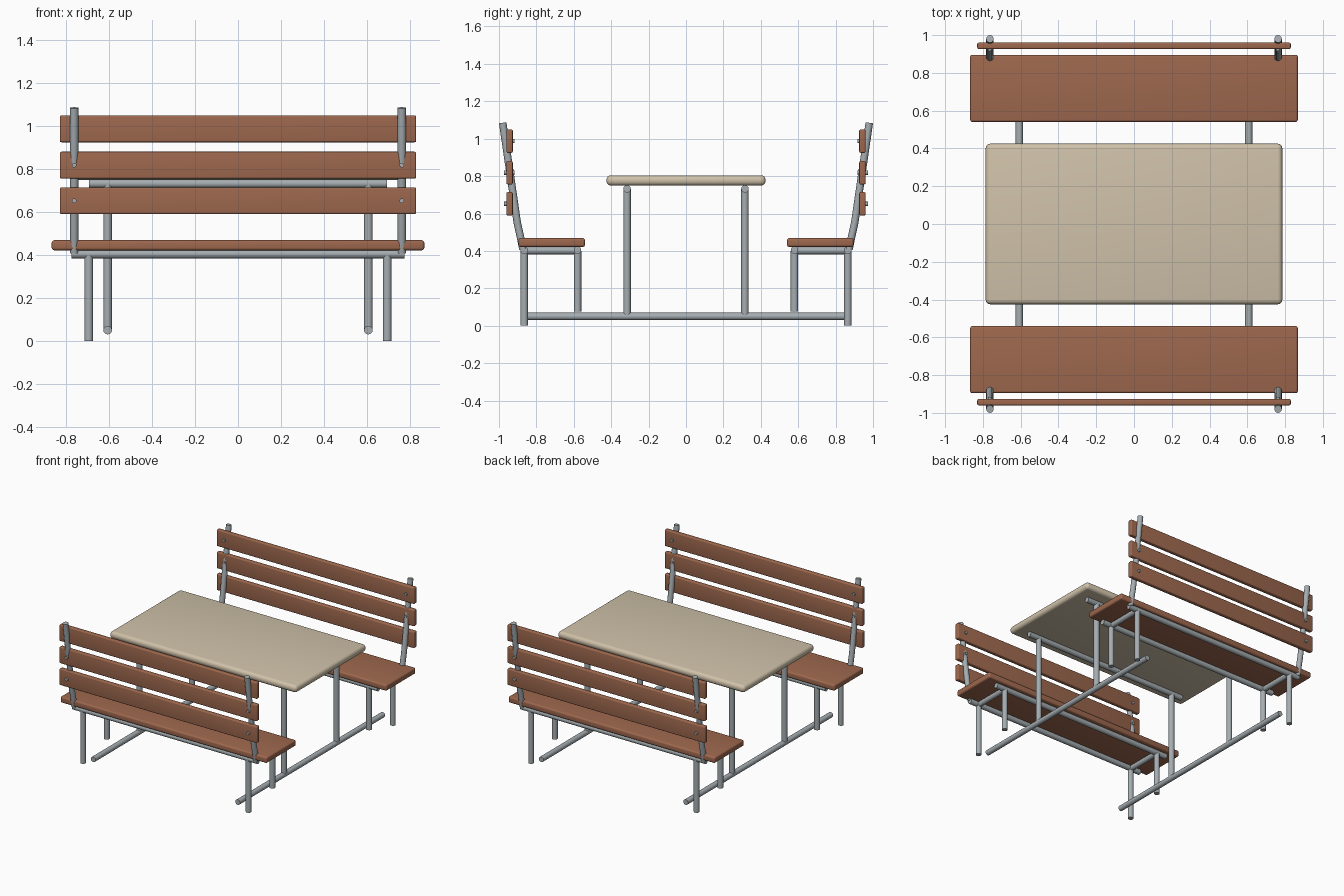
import bpy, math
from mathutils import Vector

if "Cube" in bpy.data.objects:
    bpy.data.objects.remove(bpy.data.objects["Cube"])


def material(name, rgb):
    m = bpy.data.materials.new(name)
    m.diffuse_color = (*rgb, 1)
    m.use_nodes = True
    m.node_tree.nodes["Principled BSDF"].inputs["Base Color"].default_value = m.diffuse_color
    return m


WOOD = material("brown wood", (0.34, 0.138, 0.076))
TOP = material("beige tabletop", (0.63, 0.54, 0.40))
STEEL = material("grey steel", (0.38, 0.42, 0.44))
R = 0.02


def finish(ob, name, mat):
    ob.name = name
    ob.data.materials.append(mat)
    bpy.ops.object.shade_smooth_by_angle(angle=math.radians(40))
    return ob


def board(name, centre, size, mat, bevel):
    bpy.ops.mesh.primitive_cube_add(size=1, location=centre)
    ob = bpy.context.object
    ob.scale = size
    bpy.ops.object.transform_apply(location=False, rotation=False, scale=True)
    mod = ob.modifiers.new("rounded edges", 'BEVEL')
    mod.width = bevel
    mod.segments = 4
    bpy.ops.object.modifier_apply(modifier=mod.name)
    return finish(ob, name, mat)


def tube(name, a, b, r=R):
    a, b = Vector(a), Vector(b)
    d = b - a
    bpy.ops.mesh.primitive_cylinder_add(vertices=20, radius=r, depth=d.length, location=(a + b) / 2)
    ob = bpy.context.object
    ob.rotation_euler = d.to_track_quat('Z', 'Y').to_euler()
    return finish(ob, name, STEEL)


def bent_tube(name, points, r=R):
    cu = bpy.data.curves.new(name, 'CURVE')
    cu.dimensions = '3D'
    cu.bevel_depth = r
    cu.bevel_resolution = 4
    cu.use_fill_caps = True
    sp = cu.splines.new('POLY')
    sp.points.add(len(points) - 1)
    for p, co in zip(sp.points, points):
        p.co = (*co, 1)
    ob = bpy.data.objects.new(name, cu)
    bpy.context.collection.objects.link(ob)
    bpy.ops.object.select_all(action='DESELECT')
    ob.select_set(True)
    bpy.context.view_layer.objects.active = ob
    bpy.ops.object.convert(target='MESH')
    return finish(bpy.context.object, name, STEEL)


# Table top with its two support rails
board("table_top", (0, 0, 0.777), (1.57, 0.85, 0.055), TOP, 0.024)
for sy in (-1, 1):
    tube("table_rail", (-0.695, sy * 0.315, 0.732), (0.695, sy * 0.315, 0.732))

# Table legs and the long floor runners
for sx in (-1, 1):
    tube("floor_runner", (sx * 0.607, -0.87, 0.05), (sx * 0.607, 0.87, 0.05))
    for sy in (-1, 1):
        tube("table_leg", (sx * 0.607, sy * 0.315, 0.055), (sx * 0.607, sy * 0.315, 0.735))

# Two mirrored benches
for s in (-1, 1):
    board("bench_seat", (0, s * 0.718, 0.445), (1.735, 0.355, 0.047), WOOD, 0.012)
    for z in (0.652, 0.818, 0.987):
        board("back_slat", (0, s * 0.943, z), (1.66, 0.034, 0.125), WOOD, 0.008)
    for y in (0.58, 0.865):
        tube("seat_rail", (-0.775, s * y, 0.404), (0.775, s * y, 0.404))

    for sx in (-1, 1):
        x = sx * 0.695
        tube("seat_cross_tube", (x, s * 0.58, 0.402), (x, s * 0.865, 0.402))
        tube("outer_leg", (x, s * 0.865, 0), (x, s * 0.865, 0.40))
        tube("inner_leg", (x, s * 0.58, 0.075), (x, s * 0.58, 0.40))

        # Bent back post and the slat bolts
        x = sx * 0.763
        bent_tube("back_post", [(x, s * 0.872, 0.41), (x, s * 0.884, 0.47),
                                (x, s * 0.902, 0.55), (x, s * 0.98, 1.085)])
        for z in (0.652, 0.818, 0.987):
            tube("bolt", (x, s * 0.916, z), (x, s * 0.974, z), 0.011)
